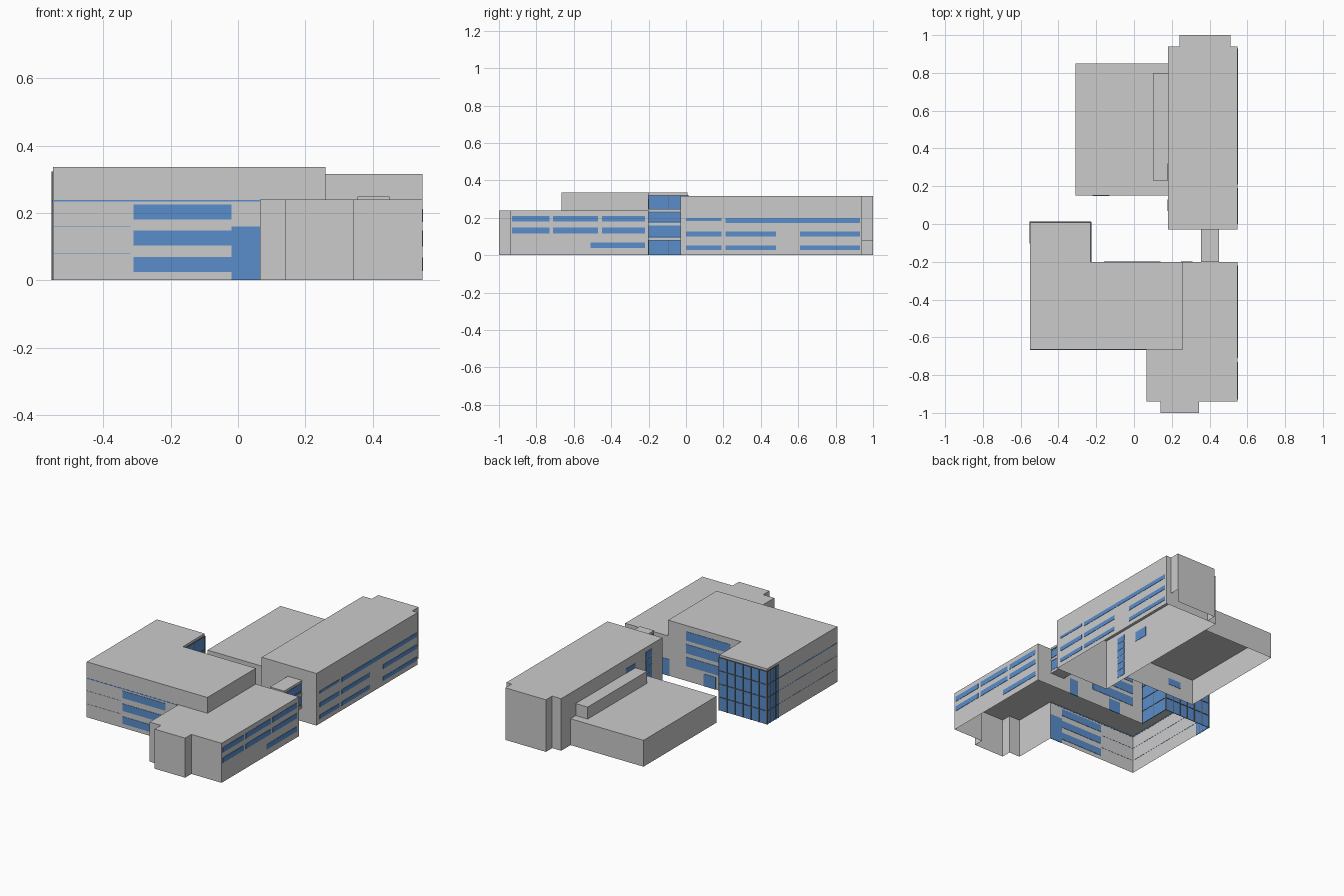
import bpy, bmesh

if "Cube" in bpy.data.objects:
    bpy.data.objects.remove(bpy.data.objects["Cube"])

glass_mat = bpy.data.materials.new("blue_glass")
glass_mat.diffuse_color = (0.10, 0.27, 0.60, 1)
glass_mat.use_nodes = True
glass_mat.node_tree.nodes["Principled BSDF"].inputs["Base Color"].default_value = glass_mat.diffuse_color
dark_mat = bpy.data.materials.new("dark_frame")
dark_mat.diffuse_color = (0.12, 0.13, 0.15, 1)
dark_mat.use_nodes = True
dark_mat.node_tree.nodes["Principled BSDF"].inputs["Base Color"].default_value = dark_mat.diffuse_color


def finish(name, bm, mat=None):
    me = bpy.data.meshes.new(name)
    bm.to_mesh(me)
    bm.free()
    ob = bpy.data.objects.new(name, me)
    bpy.context.collection.objects.link(ob)
    if mat:
        me.materials.append(mat)
    return ob


def shell(name, pts, z0, z1, cap=True, skip=()):
    """Hollow walls on a counter-clockwise footprint, open below, with a flat roof."""
    bm = bmesh.new()
    lo = [bm.verts.new((x, y, z0)) for x, y in pts]
    hi = [bm.verts.new((x, y, z1)) for x, y in pts]
    n = len(pts)
    for i in range(n):
        if i not in skip:
            j = (i + 1) % n
            bm.faces.new((lo[i], lo[j], hi[j], hi[i]))
    if cap:
        bm.faces.new(hi)
    return finish(name, bm)


def rect(x0, x1, y0, y1):
    return [(x0, y0), (x1, y0), (x1, y1), (x0, y1)]


def boxes(name, items, mat=None):
    """One object made of boxes given as (x0, x1, y0, y1, z0, z1)."""
    bm = bmesh.new()
    for x0, x1, y0, y1, z0, z1 in items:
        vs = bmesh.ops.create_cube(bm, size=1)["verts"]
        for v in vs:
            v.co.x = x0 if v.co.x < 0 else x1
            v.co.y = y0 if v.co.y < 0 else y1
            v.co.z = z0 if v.co.z < 0 else z1
    return finish(name, bm, mat)


T = 0.002


def on_x(x, a, b, z0, z1, t=T):
    return (x - t, x + t, a, b, z0, z1)


def on_y(y, a, b, z0, z1, t=T):
    return (a, b, y - t, y + t, z0, z1)


# South building: lower storeys and the raised top storey
shell("south_lower_storeys",
      [(-.55, -.665), (.065, -.665), (.065, -.94), (.14, -.94), (.14, -1), (.345, -1),
       (.345, -.94), (.548, -.94), (.548, -.2), (-.23, -.2), (-.23, .008), (-.55, .008)], 0, .24)
shell("south_top_storey",
      [(-.55, -.665), (.26, -.665), (.26, -.2), (-.23, -.2), (-.23, .008), (-.55, .008)], .24, .336)

# North building with stair bay, side hall and roof plant box
shell("north_main_block", rect(.18, .548, -.03, .94), 0, .316)
bay = rect(.24, .512, .94, 1)
shell("north_bay_upper", bay, .08, .316, skip=(0,))
shell("north_bay_lower", bay, 0, .08, cap=False, skip=(0, 1))
shell("side_hall", rect(-.31, .18, .15, .85), 0, .16, skip=(1,))
shell("side_hall_roof_box", rect(.10, .18, .23, .80), .16, .233, skip=(1,))

# East windows, south building
south_bays = [(-.93, -.73), (-.71, -.47), (-.45, -.22)]
wins = [on_x(.548, a, b, z, z + .031) for z in (.18, .117) for a, b in south_bays]
wins.append(on_x(.548, -.51, -.22, .038, .068))
boxes("south_east_windows", wins, glass_mat)

# East windows, north building
north_bays = [(0, .19), (.21, .48), (.61, .93)]
wins = [on_x(.548, a, b, z, z + h) for z, h in ((.10, .026), (.028, .024)) for a, b in north_bays]
wins += [on_x(.548, 0, .19, .183, .198), on_x(.548, .21, .93, .173, .198)]
boxes("north_east_windows", wins, glass_mat)

# Front windows and entrance glazing
wins = [on_y(-.665, -.31, -.02, z, z + .044) for z in (.025, .103, .181)]
wins.append(on_y(-.665, -.02, .065, 0, .16))
boxes("front_windows", wins, glass_mat)

# Thin storey lines round the front and west walls
bands = []
for z, h in ((.08, .0015), (.16, .0015), (.234, .005)):
    bands += [on_y(-.665, -.55, .065 if z > .2 else -.32, z, z + h, .001),
              on_x(-.55, -.665, -.10, z, z + h, .001)]
boxes("storey_lines", bands, glass_mat)

# Courtyard windows on the south building's rear wall
wins = [on_y(-.2, -.16, .14, z, z + .055) for z in (.245, .168, .09)]
wins += [on_y(-.2, -.06, .02, 0, .075), on_y(-.2, .25, .31, 0, .10)]
boxes("courtyard_windows", wins, glass_mat)

# West windows of the north building and the hall's small window
wins = [on_x(.18, .07, .13, .03 + i * .044, .068 + i * .044) for i in range(6)]
wins += [on_x(.18, .23, .32, .20, .26), on_y(.15, -.22, -.13, .07, .11)]
boxes("north_west_windows", wins, glass_mat)

# Glazed wing curtain walls
boxes("wing_glazing", [on_y(.008, -.55, -.23, 0, .32),
                       on_x(-.55, -.10, .008, 0, .32),
                       on_x(-.23, -.2, .008, 0, .32)], glass_mat)

# Curtain wall mullions and rails
bars, m = [], .0025
for i in range(7):
    x = -.55 + i * .32 / 6
    bars.append((x - m, x + m, .006, .013, 0, .32))
for i in range(5):
    y = -.10 + i * .027
    bars.append((-.554, -.548, y - m, y + m, 0, .32))
for y in (-.2, -.095, .008):
    bars.append((-.232, -.226, y - m, y + m, 0, .32))
for z in (.08, .16, .24, .32):
    bars += [on_y(.01, -.55, -.23, z - m, z + m, .003),
             on_x(-.551, -.10, .008, z - m, z + m, .003),
             on_x(-.229, -.2, .008, z - m, z + m, .003)]
boxes("wing_mullions", bars, dark_mat)

# Link bridge: floor slabs with glass sides and rails
boxes("bridge_slabs", [(.355, .45, -.2, -.03, z, z + .013) for z in (.08, .16, .235)])
boxes("bridge_glazing", [on_x(x, -.2, -.03, z, z + .067)
                         for x in (.36, .445) for z in (.093, .168)], glass_mat)
boxes("bridge_rails", [on_x(x, -.2, -.03, z, z + .004, .003)
                       for x in (.36, .445) for z in (.10, .18, .228)], dark_mat)
